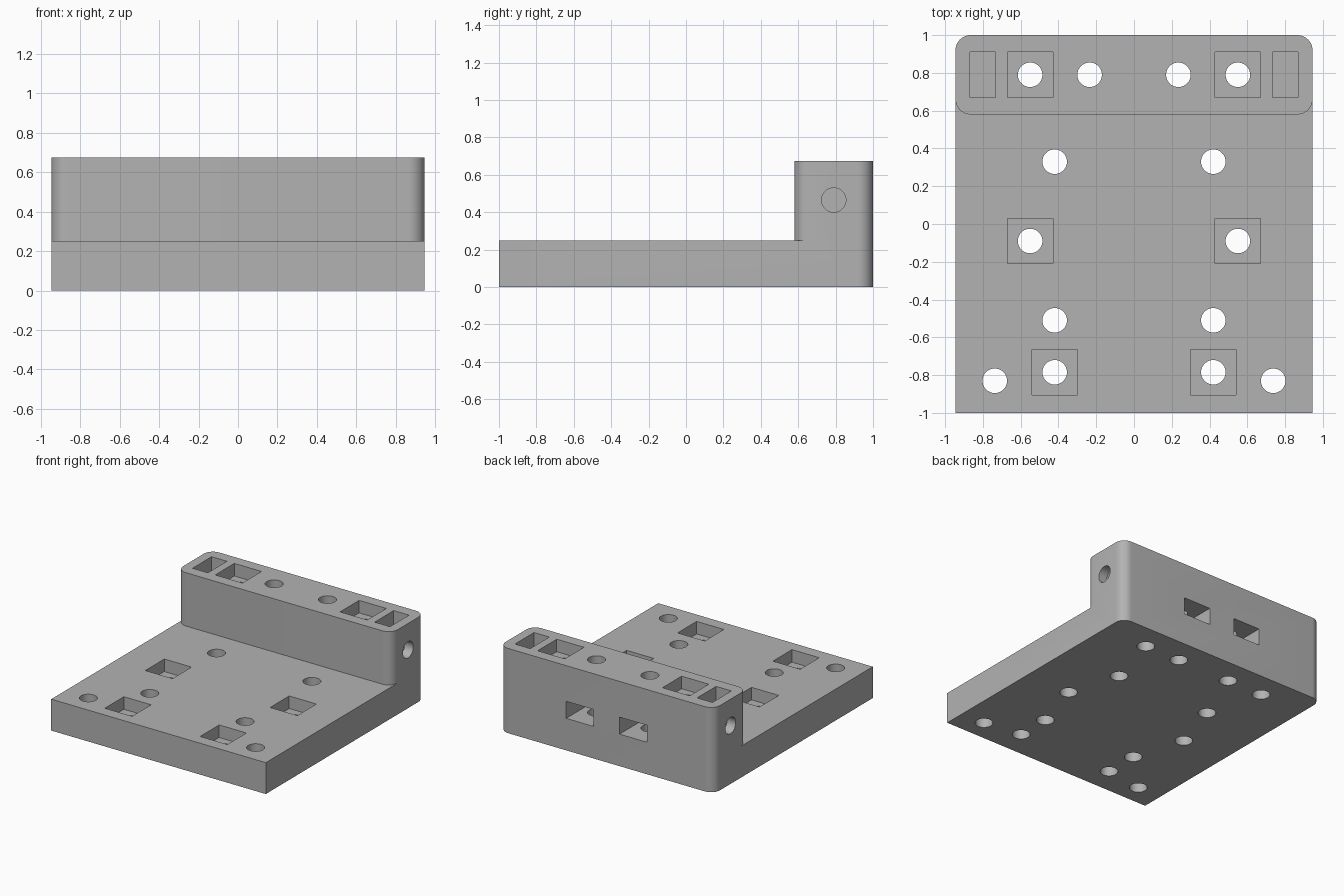
import bpy
import bmesh
from math import cos, sin, pi, radians
from mathutils import Matrix

if "Cube" in bpy.data.objects:
    bpy.data.objects.remove(bpy.data.objects["Cube"], do_unlink=True)

HALF_X, PLATE_Z, TOP_Z = 0.945, 0.25, 0.675
WALL_FRONT, WALL_MID, CORNER = 0.58, 0.79, 0.08
HOLE_R, NUT, NUT_DEPTH, SLOT = 0.065, 0.24, 0.1, 0.135
EPS = 0.05


def arc(cx, cy, start, end, steps=12):
    """Points of a rounded corner, angles in degrees."""
    angles = [radians(start + (end - start) * i / steps) for i in range(steps + 1)]
    return [(cx + CORNER * cos(a), cy + CORNER * sin(a)) for a in angles]


def add_prism(bm, outline, z0, z1):
    face = bm.faces.new([bm.verts.new((x, y, z0)) for x, y in outline])
    grown = bmesh.ops.extrude_face_region(bm, geom=[face])["geom"]
    verts = [g for g in grown if isinstance(g, bmesh.types.BMVert)]
    bmesh.ops.translate(bm, verts=verts, vec=(0, 0, z1 - z0))


def add_box(bm, x, y, z0, z1, width, depth):
    place = Matrix.Translation((x, y, (z0 + z1) / 2)) @ Matrix.Diagonal((width, depth, z1 - z0, 1))
    bmesh.ops.create_cube(bm, size=1, matrix=place)


def add_hole(bm, centre, length, turn=Matrix()):
    bmesh.ops.create_cone(bm, cap_ends=True, segments=40, radius1=HOLE_R, radius2=HOLE_R,
                          depth=length, matrix=Matrix.Translation(centre) @ turn)


def finish(bm, name):
    bmesh.ops.recalc_face_normals(bm, faces=bm.faces)
    mesh = bpy.data.meshes.new(name)
    bm.to_mesh(mesh)
    bm.free()
    obj = bpy.data.objects.new(name, mesh)
    bpy.context.collection.objects.link(obj)
    return obj


# Full-height body with rounded back corners
bm = bmesh.new()
edge = HALF_X - CORNER
add_prism(bm, [(-HALF_X, -1), (HALF_X, -1)] + arc(edge, 1 - CORNER, 0, 90)
          + arc(-edge, 1 - CORNER, 90, 180), 0, TOP_Z)
bracket = finish(bm, "mounting_bracket")

# Space above the plate, following the rounded front of the wall
bm = bmesh.new()
tangent = WALL_FRONT + CORNER
add_prism(bm, [(-1.2, -1.2), (1.2, -1.2), (1.2, tangent)] + arc(edge, tangent, 0, -90)
          + arc(-edge, tangent, -90, -180) + [(-1.2, tangent)], PLATE_Z, 1)
cutters = [finish(bm, "plate_clearance_cutter")]

# Square pockets and nut slots
bm = bmesh.new()
for side in (-1, 1):
    for x, y, top in ((0.55, WALL_MID, TOP_Z), (0.55, -0.09, PLATE_Z), (0.42, -0.785, PLATE_Z)):
        add_box(bm, side * x, y, top - NUT_DEPTH, top + EPS, NUT, NUT)
    add_box(bm, side * 0.802, WALL_MID, 0.345, TOP_Z + EPS, SLOT, NUT)
    slot_front = WALL_MID - NUT / 2
    add_box(bm, side * 0.235, (slot_front + 1 + EPS) / 2, 0.255, 0.39, NUT, 1 + EPS - slot_front)
cutters.append(finish(bm, "pocket_cutter"))

# Vertical through holes and a screw hole in each end of the wall
bm = bmesh.new()
for side in (-1, 1):
    for x, y in ((0.55, WALL_MID), (0.235, WALL_MID), (0.42, 0.33), (0.55, -0.09),
                 (0.42, -0.51), (0.42, -0.785), (0.737, -0.83)):
        add_hole(bm, (side * x, y, 0.4), 1)
    add_hole(bm, (side * 0.85, WALL_MID, 0.465), 0.3, Matrix.Rotation(pi / 2, 4, "Y"))
cutters.append(finish(bm, "hole_cutter"))

# Cut the body, then remove the cutters
bpy.ops.object.select_all(action="DESELECT")
bracket.select_set(True)
bpy.context.view_layer.objects.active = bracket
for cutter in cutters:
    cutter.hide_render = True
    mod = bracket.modifiers.new(cutter.name, "BOOLEAN")
    mod.operation = "DIFFERENCE"
    mod.solver = "EXACT"
    mod.object = cutter
    bpy.ops.object.modifier_apply(modifier=mod.name)
    bpy.data.objects.remove(cutter, do_unlink=True)
bpy.ops.object.shade_smooth_by_angle(angle=radians(30))

# Plain grey finish
grey = bpy.data.materials.new("plain_grey")
grey.use_nodes = True
colour = (0.45, 0.45, 0.45, 1)
grey.diffuse_color = colour
grey.node_tree.nodes["Principled BSDF"].inputs["Base Color"].default_value = colour
bracket.data.materials.clear()
bracket.data.materials.append(grey)
